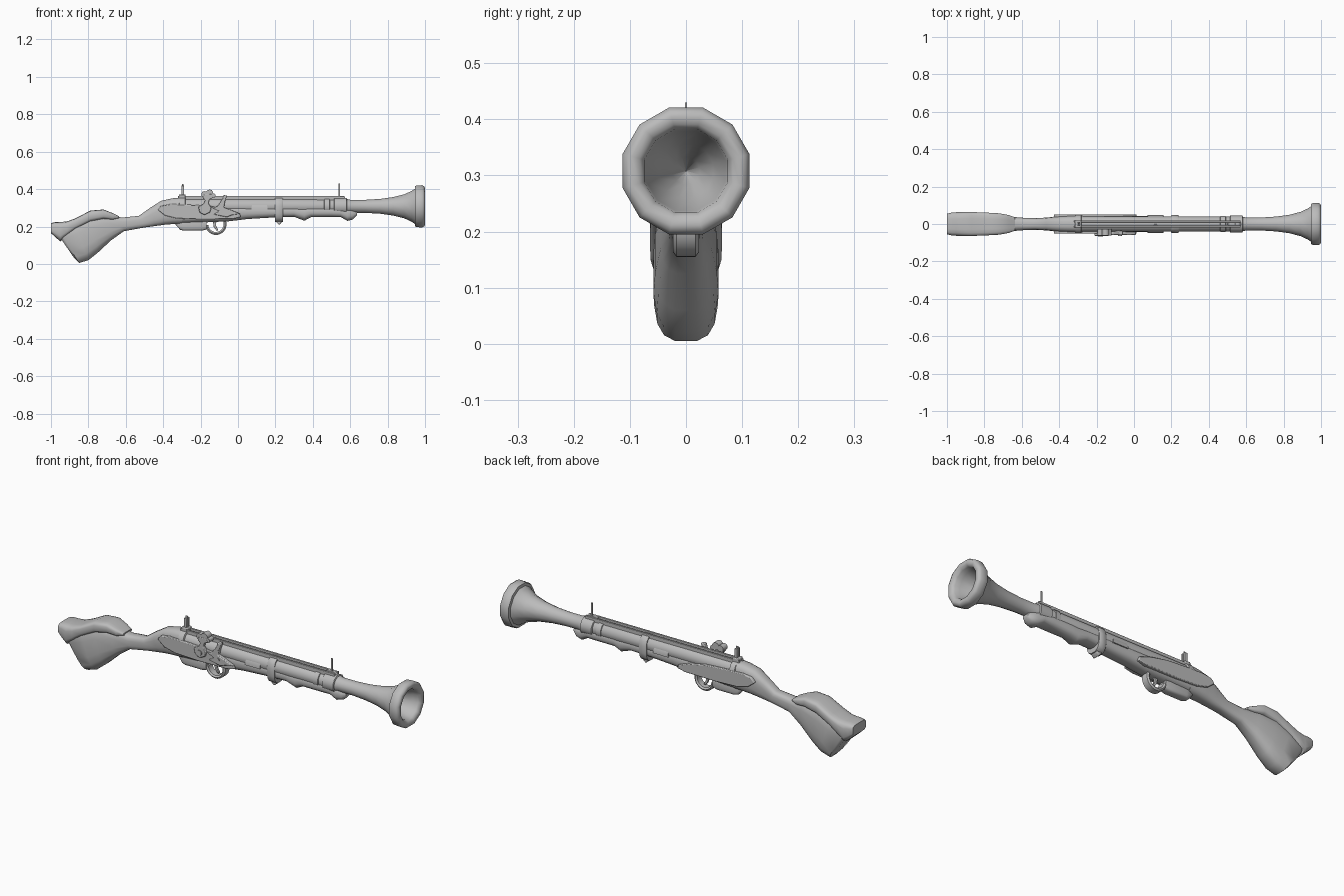
import bpy
import bmesh
import math
from mathutils import Vector

default_cube = bpy.data.objects.get("Cube")
if default_cube:
    bpy.data.objects.remove(default_cube, do_unlink=True)

grey = bpy.data.materials.new("plain grey")
grey.use_nodes = True
grey.diffuse_color = (0.5, 0.5, 0.5, 1)
grey.node_tree.nodes["Principled BSDF"].inputs["Base Color"].default_value = (0.5, 0.5, 0.5, 1)

AXIS = 0.308  # height of the barrel axis


def finish(bm, name, angle=45, bevel=0):
    """Turn a bmesh into a smooth shaded object with sharp edges kept."""
    bmesh.ops.recalc_face_normals(bm, faces=bm.faces)
    mesh = bpy.data.meshes.new(name)
    bm.to_mesh(mesh)
    bm.free()
    mesh.materials.append(grey)
    mesh.shade_smooth()
    mesh.set_sharp_from_angle(angle=math.radians(angle))
    obj = bpy.data.objects.new(name, mesh)
    bpy.context.collection.objects.link(obj)
    if bevel:
        mod = obj.modifiers.new("soft edges", "BEVEL")
        mod.width = bevel
        mod.segments = 2
    return obj


def skin(bm, rings, cap=True):
    """Join rings of points into a tube."""
    loops = [[bm.verts.new(p) for p in ring] for ring in rings]
    count = len(loops[0])
    for a, b in zip(loops, loops[1:]):
        for i in range(count):
            j = (i + 1) % count
            bm.faces.new((a[i], a[j], b[j], b[i]))
    if cap:
        bm.faces.new(loops[0])
        bm.faces.new(loops[-1])


def loft(name, sections, power=3, sides=16, angle=50):
    """Each section is top x, top z, bottom x, bottom z, half width."""
    def rounded(v):
        return math.copysign(abs(v) ** (2 / power), v)

    turns = [(i + 0.5) * math.tau / sides for i in range(sides)]
    peak = rounded(math.cos(turns[0]))
    rings = []
    for tx, tz, bx, bz, width in sections:
        ring = []
        for a in turns:
            up = rounded(math.sin(a)) / peak
            mix = (up + 1) / 2
            ring.append((bx + (tx - bx) * mix, width * rounded(math.cos(a)) / peak,
                         bz + (tz - bz) * mix))
        rings.append(ring)
    bm = bmesh.new()
    skin(bm, rings)
    return finish(bm, name, angle)


def lathe(name, profile, sides=12, angle=45):
    """Spin (x, radius) points about the barrel axis."""
    turns = [(i + 0.5) * math.tau / sides for i in range(sides)]
    bm = bmesh.new()
    skin(bm, [[(x, r * math.cos(a), AXIS + r * math.sin(a)) for a in turns]
              for x, r in profile])
    return finish(bm, name, angle)


def plate(name, outline, y_from, y_to, bevel=0.004):
    """Extrude an (x, z) outline across y."""
    bm = bmesh.new()
    skin(bm, [[(x, y, z) for x, z in outline] for y in (y_from, y_to)])
    return finish(bm, name, 40, bevel)


def box(name, x, y, z, bevel=0.0):
    return plate(name, [(x[0], z[0]), (x[1], z[0]), (x[1], z[1]), (x[0], z[1])],
                 y[0], y[1], bevel)


def rod(name, start, end, radius, sides=10):
    start, end = Vector(start), Vector(end)
    bm = bmesh.new()
    bmesh.ops.create_cone(bm, cap_ends=True, segments=sides, radius1=radius,
                          radius2=radius, depth=(end - start).length)
    turn = (end - start).to_track_quat("Z", "Y").to_matrix().to_4x4()
    turn.translation = (start + end) / 2
    bm.transform(turn)
    return finish(bm, name)


# Shoulder stock, narrow grip and breech
loft("stock", [
    (-.985, .19, -.875, .03, .045), (-.97, .2, -.85, .005, .057),
    (-.88, .235, -.8, .02, .058), (-.8, .26, -.75, .06, .055),
    (-.7, .262, -.68, .125, .045), (-.62, .248, -.61, .175, .034),
    (-.53, .257, -.5, .195, .031), (-.47, .3, -.44, .203, .035),
    (-.41, .338, -.39, .21, .042), (-.35, .351, -.35, .213, .045),
    (-.3, .355, -.3, .215, .046)])

# Wrap over the heel and comb of the stock
loft("butt_cap", [(x, top, x, low, w) for x, top, low, w in (
    (-1, .218, .165, .055), (-.975, .224, .142, .061), (-.95, .224, .12, .063),
    (-.915, .227, .15, .064), (-.87, .243, .185, .064), (-.79, .285, .225, .061),
    (-.72, .291, .24, .057), (-.67, .272, .235, .048), (-.637, .256, .244, .036))], power=4)

# Wooden fore end with a wavy underside
loft("fore_end", [(x, top, x, low, w) for x, top, low, w in (
    (-.33, .32, .215, .045), (-.05, .315, .228, .044), (.05, .315, .24, .042),
    (.18, .312, .248, .04), (.3, .31, .252, .04), (.355, .31, .231, .04),
    (.39, .31, .25, .04), (.5, .31, .25, .04), (.55, .31, .25, .038),
    (.585, .3, .23, .036), (.615, .29, .238, .03), (.635, .28, .258, .018))], power=2.6)

# Barrel with flared mouth and hollow bell
lathe("barrel", [
    (-.32, .043), (.58, .041), (.6, .036), (.68, .036), (.76, .041), (.83, .051),
    (.89, .067), (.93, .086), (.945, .097), (.947, .111), (.955, .115), (.985, .117),
    (.997, .11), (1, .1), (.997, .086), (.985, .077), (.96, .073), (.9, .05),
    (.84, .025), (.78, .001)])

# Rings around the barrel
for label, start, end, radius in (("breech", -.315, -.28, .051), ("front", .46, .492, .045),
                                  ("nose", .512, .582, .047)):
    lathe(label + "_band", [(start, radius - .006), (start + .003, radius),
                            (end - .003, radius), (end, radius - .006)])
loft("middle_band", [(x, .354, x, .225, w) for x, w in ((.198, .044), (.203, .048),
                                                     (.235, .048), (.24, .044))], power=2.6)
plate("middle_band_loop", [(.2, .25), (.24, .25), (.234, .222), (.22, .208), (.206, .222)],
      -.02, .02)

# Saddle strap, wide at the sides and narrow on top
bm = bmesh.new()
steps = [math.pi * i / 16 for i in range(17)]
skin(bm, [[(.115 + side * (.008 + .036 * abs(math.cos(a))),
            r * math.cos(a), AXIS - .02 * abs(math.cos(a)) + r * math.sin(a))
           for side, r in ((-1, .04), (-1, .047), (1, .047), (1, .04))] for a in steps])
finish(bm, "saddle_strap")

# Twin sighting rails and both sights
for side, label in ((-1, "right"), (1, "left")):
    y = side * .014
    box(label + "_rail", (-.32, .57), (y - .005, y + .005), (.335, .363), .002)
    box(label + "_rear_sight_ear", (-.303, -.288), (side * .003, side * .012), (.35, .419), .002)
box("rear_sight_blade", (-.3, -.291), (-.002, .002), (.35, .428))
box("rear_sight_base", (-.315, -.28), (-.02, .02), (.345, .372), .004)
box("front_sight", (.537, .545), (-.002, .002), (.34, .43))
plate("front_sight_base", [(.5, .35), (.575, .35), (.56, .364), (.515, .364)], -.008, .008, .002)

# Leaf shaped side plates
leaf = [(-.43, .29), (-.41, .312), (-.36, .32), (-.26, .317), (-.15, .31), (-.05, .29),
        (.01, .268), (.015, .25), (-.03, .24), (-.2, .238), (-.33, .243), (-.39, .258)]
plate("lock_plate", leaf, -.052, -.03)
plate("left_side_plate", leaf, .03, .052)

# Cock with its screw jaws
plate("cock", [(-.213, .305), (-.205, .275), (-.18, .262), (-.15, .275), (-.142, .3),
               (-.158, .325), (-.152, .345), (-.13, .355), (-.14, .375), (-.185, .372),
               (-.19, .355), (-.176, .34), (-.185, .32)], -.063, -.043)
rod("cock_screw", (-.178, -.068, .29), (-.178, -.04, .29), .014)
for x, z, r in ((-.18, .372, .017), (-.152, .378, .02), (-.132, .365, .012)):
    rod("cock_jaw", (x, -.062, z), (x, -.026, z), r)

# Striking steel, pan and spring
plate("striking_steel", [(-.14, .3), (-.11, .308), (-.085, .345), (-.078, .368), (-.058, .366),
                         (-.07, .33), (-.075, .302), (-.035, .288), (.012, .268),
                         (-.03, .262), (-.06, .25), (-.13, .265), (-.1, .283)], -.06, -.036)
rod("steel_pivot", (-.075, -.064, .28), (-.075, -.04, .28), .01)

# Trigger block, guard bow and trigger
loft("trigger_block", [(x, .235, x, low, w) for x, low, w in (
    (-.335, .212, .012), (-.31, .183, .022), (-.29, .178, .025),
    (-.19, .178, .025), (-.168, .185, .022))], power=4)
bm = bmesh.new()
rings = []
for i in range(17):
    a = math.pi * (1.02 + 1.08 * i / 16)
    rings.append([(-.118 + r * math.cos(a), y, .212 + r * math.sin(a))
                  for r, y in ((.041, -.017), (.049, -.023), (.057, -.017),
                               (.057, .017), (.049, .023), (.041, .017))])
skin(bm, rings)
finish(bm, "trigger_guard")
plate("trigger", [(-.135, .235), (-.115, .235), (-.118, .205), (-.105, .18),
                  (-.115, .178), (-.13, .198)], -.006, .006, .002)
